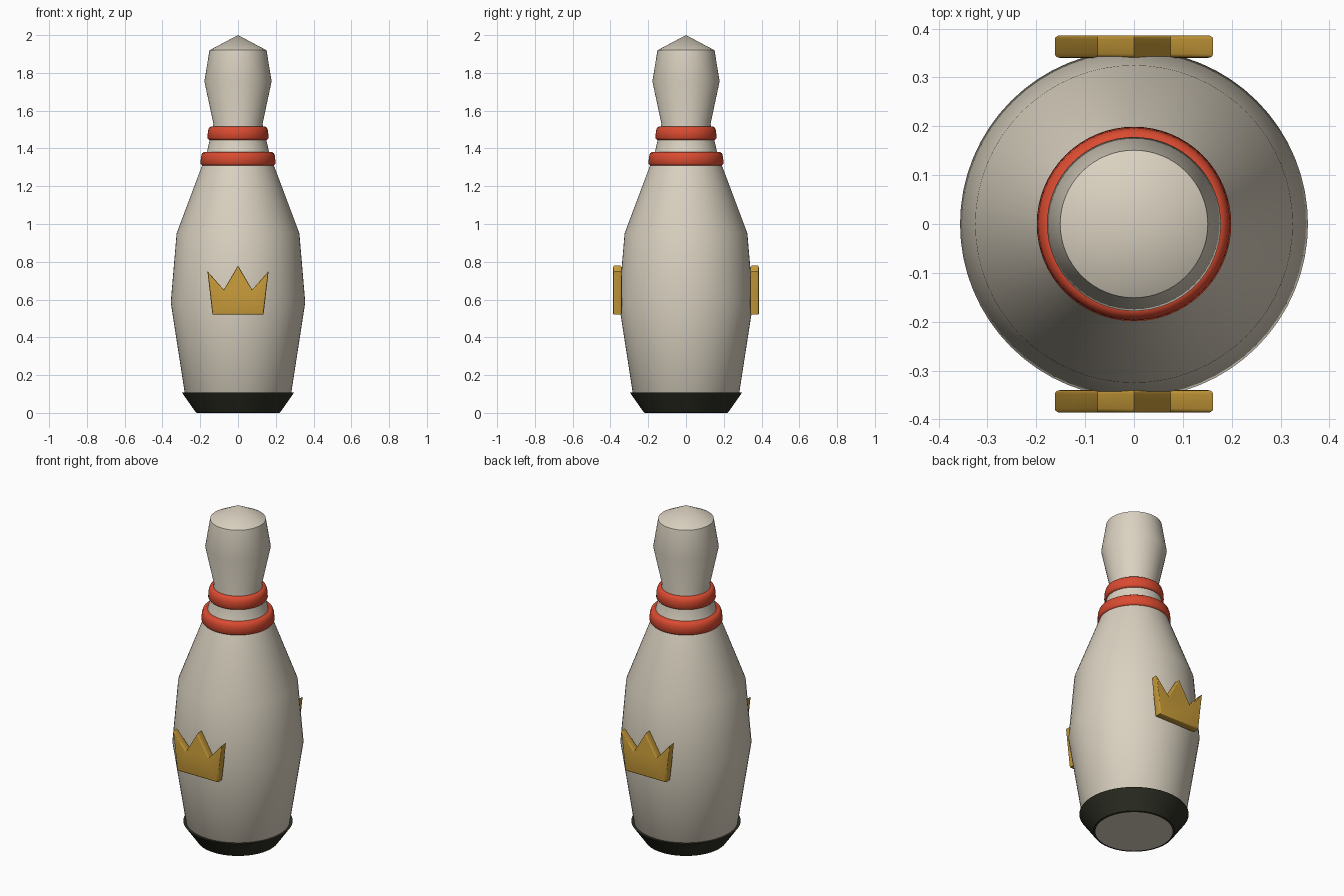
import bpy
import bmesh
import math

cube = bpy.data.objects.get("Cube")
if cube:
    bpy.data.objects.remove(cube, do_unlink=True)


def material(name, color):
    mat = bpy.data.materials.new(name)
    mat.use_nodes = True
    mat.diffuse_color = (*color, 1)
    mat.node_tree.nodes["Principled BSDF"].inputs["Base Color"].default_value = (*color, 1)
    return mat


cream = material("cream", (0.70, 0.64, 0.53))
red = material("red", (0.70, 0.07, 0.03))
gold = material("gold", (0.56, 0.32, 0.04))
black = material("dark_rubber", (0.026, 0.027, 0.017))


def add_object(name, bm, mat, angle=30):
    bmesh.ops.recalc_face_normals(bm, faces=bm.faces)
    mesh = bpy.data.meshes.new(name)
    bm.to_mesh(mesh)
    bm.free()
    mesh.materials.append(mat)
    obj = bpy.data.objects.new(name, mesh)
    bpy.context.collection.objects.link(obj)
    bpy.ops.object.select_all(action="DESELECT")
    obj.select_set(True)
    bpy.context.view_layer.objects.active = obj
    bpy.ops.object.shade_smooth_by_angle(angle=math.radians(angle))
    return obj


def lathe(name, profile, mat, closed=False, angle=30):
    """Spin a radius/height profile around the z axis."""
    bm = bmesh.new()
    verts = [bm.verts.new((r, 0, z)) for r, z in profile]
    edges = [bm.edges.new(pair) for pair in zip(verts, verts[1:])]
    if closed:
        edges.append(bm.edges.new((verts[-1], verts[0])))
    bmesh.ops.spin(bm, geom=verts + edges, cent=(0, 0, 0), axis=(0, 0, 1),
                   angle=math.tau, steps=64, use_duplicate=False)
    bmesh.ops.remove_doubles(bm, verts=bm.verts, dist=0.0005)
    return add_object(name, bm, mat, angle)


# Pin body, closed at the foot and the pointed top
lathe("pin_body", [(0, 0), (0.21, 0), (0.282, 0.105), (0.356, 0.585),
                   (0.325, 0.95), (0.192, 1.305), (0.165, 1.38),
                   (0.13, 1.53), (0.178, 1.755), (0.151, 1.92), (0, 2)], cream)

# Flared band around the foot
lathe("base_band", [(0.21, 0), (0.222, 0.001), (0.297, 0.108), (0.275, 0.108)],
      black, closed=True)


# Rounded, slightly tapered neck rings
def neck_ring(name, radius, low, high):
    lathe(name, [(radius - 0.06, low), (radius - 0.008, low), (radius, low + 0.01),
                 (radius - 0.003, high - 0.025), (radius - 0.009, high - 0.007),
                 (radius - 0.02, high), (radius - 0.06, high)],
          red, closed=True, angle=60)


neck_ring("lower_neck_ring", 0.199, 1.31, 1.382)
neck_ring("upper_neck_ring", 0.162, 1.445, 1.517)


# Crown emblems on the front and back
half_crown = [(0.135, 0.52), (0.162, 0.75), (0.075, 0.652)]
outline = half_crown + [(0, 0.78)] + [(-x, z) for x, z in reversed(half_crown)]


def crown(name, side):
    bm = bmesh.new()
    face = bm.faces.new([bm.verts.new((x, side * 0.34, z)) for x, z in outline])
    moved = bmesh.ops.extrude_face_region(bm, geom=[face], use_keep_orig=True)["geom"]
    tips = [v for v in moved if isinstance(v, bmesh.types.BMVert)]
    bmesh.ops.translate(bm, verts=tips, vec=(0, side * 0.046, 0))
    bmesh.ops.recalc_face_normals(bm, faces=bm.faces)
    rims = [e for e in bm.edges if abs(e.verts[0].co.y - e.verts[1].co.y) < 0.001]
    bmesh.ops.bevel(bm, geom=rims, offset=0.008, segments=3, profile=0.5,
                    affect="EDGES", clamp_overlap=True)
    add_object(name, bm, gold, angle=35)


crown("front_crown", -1)
crown("back_crown", 1)
